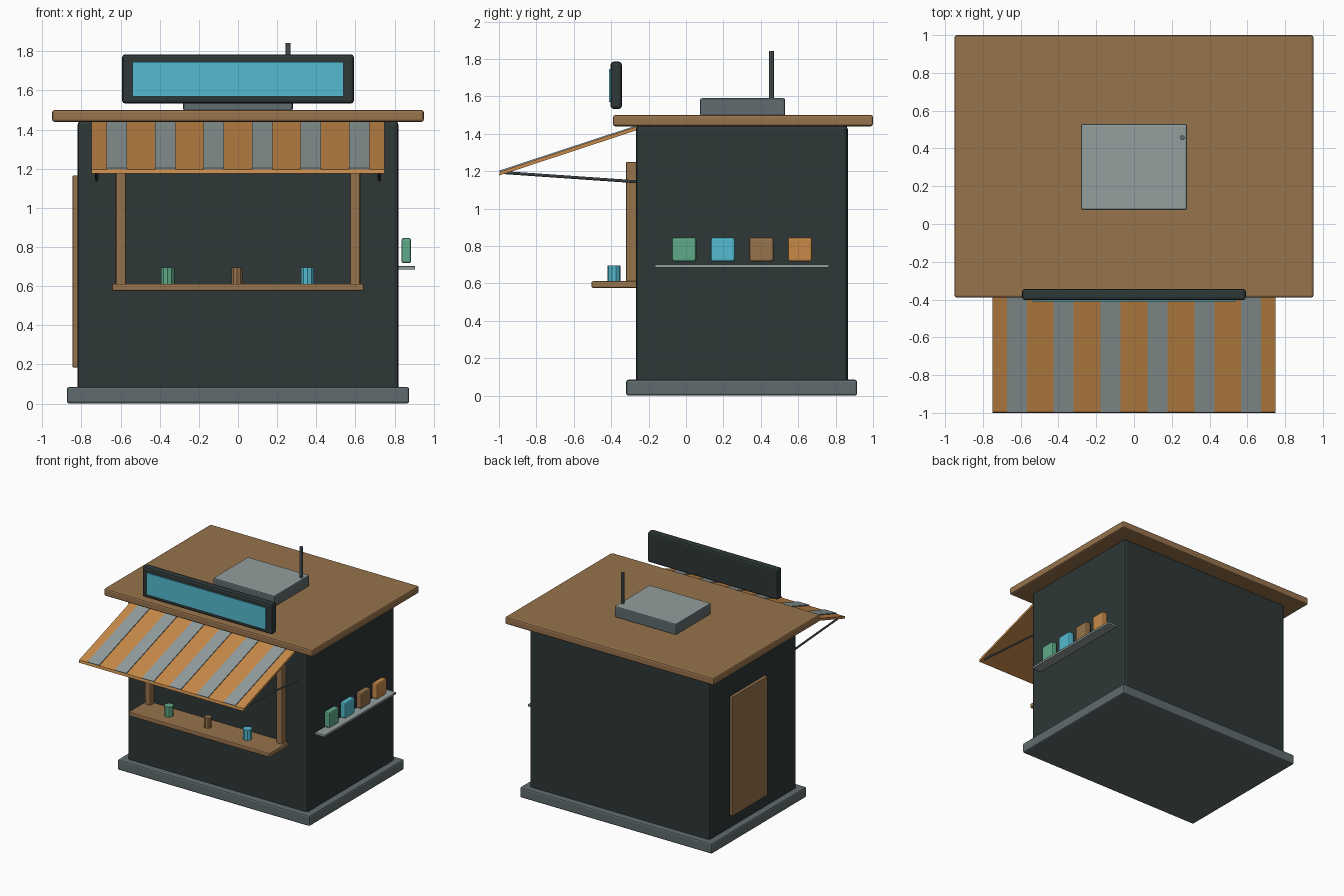
import bpy, bmesh, math
from mathutils import Vector

if "Cube" in bpy.data.objects:
    bpy.data.objects.remove(bpy.data.objects["Cube"])


def srgb(r, g, b):
    lin = [(c / 255 / 12.92) if c < 10 else ((c / 255 + 0.055) / 1.055) ** 2.4 for c in (r, g, b)]
    return (*lin, 1.0)


def material(name, rgb):
    m = bpy.data.materials.new(name)
    m.diffuse_color = srgb(*rgb)
    m.use_nodes = True
    m.node_tree.nodes["Principled BSDF"].inputs["Base Color"].default_value = m.diffuse_color
    return m


WOOD = material("brown_wood", (151, 115, 76))
DARK = material("charcoal", (46, 55, 55))
GREY = material("mid_grey", (96, 107, 110))
PALE = material("pale_grey", (147, 157, 157))
ORANGE = material("orange", (200, 138, 73))
CYAN = material("cyan", (84, 187, 209))
GREEN = material("green", (96, 170, 138))


def finish(bm, name, *mats):
    mesh = bpy.data.meshes.new(name)
    bm.to_mesh(mesh)
    bm.free()
    obj = bpy.data.objects.new(name, mesh)
    for m in mats:
        mesh.materials.append(m)
    bpy.context.collection.objects.link(obj)
    return obj


def box(name, x, y, z, mat, bevel=0.0, top=None):
    """Box spanning the x, y, z ranges, with chamfered edges and an optional top colour."""
    bm = bmesh.new()
    bmesh.ops.create_cube(bm, size=1)
    for v in bm.verts:
        v.co = [(r[0] + r[1]) / 2 + c * (r[1] - r[0]) for r, c in zip((x, y, z), v.co)]
    if bevel:
        bmesh.ops.bevel(bm, geom=bm.edges[:], offset=bevel, segments=2,
                        profile=0.5, affect='EDGES')
    if top:
        bm.normal_update()
        for f in bm.faces:
            f.material_index = int(f.normal.z > 0.6)
    return finish(bm, name, mat, *([top] if top else []))


def rod(name, a, b, radius, mat, sides=8):
    """Cylinder from point a to point b."""
    a, b = Vector(a), Vector(b)
    bm = bmesh.new()
    bmesh.ops.create_cone(bm, cap_ends=True, segments=sides, radius1=radius,
                          radius2=radius, depth=(b - a).length)
    turn = Vector((0, 0, 1)).rotation_difference(b - a)
    for v in bm.verts:
        v.co = turn @ v.co + (a + b) / 2
    return finish(bm, name, mat)


def slope(name, x, profile, mat):
    """Extrude a y, z profile across the x range."""
    bm = bmesh.new()
    face = bm.faces.new([bm.verts.new((x[0], y, z)) for y, z in profile])
    out = bmesh.ops.extrude_face_region(bm, geom=[face])
    for v in out["geom"]:
        if isinstance(v, bmesh.types.BMVert):
            v.co.x = x[1]
    bmesh.ops.recalc_face_normals(bm, faces=bm.faces[:])
    return finish(bm, name, mat)


# Main building
box("base", (-0.875, 0.875), (-0.32, 0.915), (0, 0.085), GREY, 0.012)
box("walls", (-0.82, 0.82), (-0.268, 0.865), (0.03, 1.445), DARK, 0.02)
box("roof", (-0.95, 0.95), (-0.39, 1.0), (1.44, 1.50), WOOD, 0.012)
box("door", (-0.845, -0.81), (0.145, 0.60), (0.185, 1.165), WOOD, 0.003)

# Roof unit and antenna
box("roof_unit", (-0.28, 0.28), (0.075, 0.53), (1.495, 1.59), GREY, 0.01, top=PALE)
rod("antenna", (0.256, 0.457, 1.58), (0.256, 0.457, 1.843), 0.013, GREY)

# Sign with screen
box("sign_frame", (-0.592, 0.592), (-0.403, -0.343), (1.533, 1.785), DARK, 0.015)
box("sign_screen", (-0.54, 0.54), (-0.411, -0.402), (1.57, 1.745), CYAN)

# Serving window, frame and counter
box("window_panel", (-0.575, 0.575), (-0.274, -0.266), (0.62, 1.21), DARK)
for side, s in (("left", -1), ("right", 1)):
    box(f"window_post_{side}", sorted((s * 0.573, s * 0.625)), (-0.322, -0.26),
        (0.60, 1.25), WOOD, 0.01)
box("window_beam", (-0.60, 0.60), (-0.317, -0.26), (1.20, 1.248), WOOD, 0.01)
box("counter", (-0.643, 0.643), (-0.505, -0.26), (0.575, 0.612), WOOD, 0.008)

# Cups on the counter
for name, x, r, mat in (("green", -0.36, 0.036, GREEN), ("brown", -0.005, 0.029, WOOD),
                        ("cyan", 0.355, 0.036, CYAN)):
    rod(f"{name}_cup", (x, -0.385, 0.61), (x, -0.385, 0.696), r, mat, 10)

# Striped awning and its support rods
slope("awning", (-0.75, 0.75),
      [(-0.26, 1.42), (-0.26, 1.44), (-0.995, 1.197), (-1.0, 1.176)], ORANGE)
for i in range(6):
    cx = -0.62 + 0.248 * i
    slope(f"awning_stripe_{i + 1}", (cx - 0.053, cx + 0.053),
          [(-0.26, 1.437), (-0.26, 1.446), (-0.999, 1.203), (-0.997, 1.196)], PALE)
for side, s in (("left", -1), ("right", 1)):
    rod(f"awning_rod_{side}", (s * 0.722, -0.97, 1.192), (s * 0.722, -0.26, 1.143), 0.008, GREY)

# Side shelf with goods
box("side_shelf", (0.81, 0.905), (-0.167, 0.765), (0.685, 0.702), PALE, 0.002)
for i, mat in enumerate((GREEN, CYAN, WOOD, ORANGE)):
    cy = -0.01 + 0.2065 * i
    box(f"shelf_item_{i + 1}", (0.835, 0.885), (cy - 0.065, cy + 0.065),
        (0.717, 0.846), mat, 0.012)
